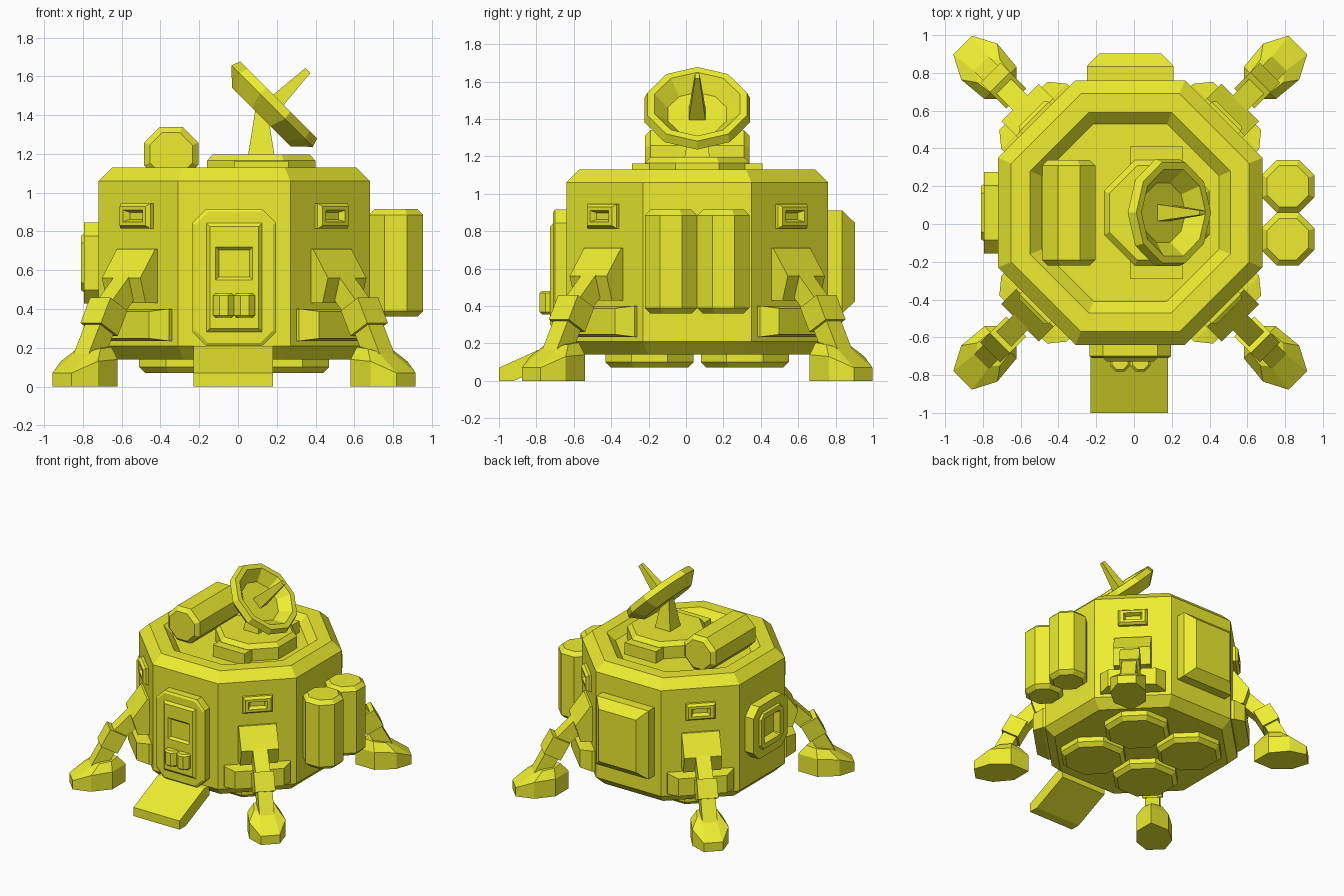
import bpy, bmesh
from math import pi, cos, sin
from mathutils import Matrix, Vector

if "Cube" in bpy.data.objects:
    bpy.data.objects.remove(bpy.data.objects["Cube"])

CX, CY, R = -0.02, 0.06, 0.70          # body centre and apothem

mat = bpy.data.materials.new("yellow")
mat.diffuse_color = (0.85, 0.85, 0.03, 1)
mat.use_nodes = True
mat.node_tree.nodes["Principled BSDF"].inputs["Base Color"].default_value = mat.diffuse_color


def loft(name, rings, m=Matrix()):
    """Skin equal-length rings of points, cap both ends, place with a matrix."""
    bm = bmesh.new()
    vs = [[bm.verts.new(m @ Vector(p)) for p in ring] for ring in rings]
    for a, b in zip(vs, vs[1:]):
        for i in range(len(a)):
            j = (i + 1) % len(a)
            bm.faces.new((a[i], a[j], b[j], b[i]))
    bm.faces.new(vs[0])
    bm.faces.new(vs[-1])
    bmesh.ops.recalc_face_normals(bm, faces=bm.faces)
    me = bpy.data.meshes.new(name)
    bm.to_mesh(me)
    bm.free()
    me.materials.append(mat)
    ob = bpy.data.objects.new(name, me)
    bpy.context.collection.objects.link(ob)
    return ob


def octa(a, z):
    """Flat-sided octagon with apothem a."""
    r = a / cos(pi / 8)
    return [(r * cos(pi / 8 + i * pi / 4), r * sin(pi / 8 + i * pi / 4), z) for i in range(8)]


def deca(r, z):
    return [(r * cos(i * pi / 5), r * sin(i * pi / 5), z) for i in range(10)]


def rect(hu, hv, w, v=0):
    return [(-hu, v - hv, w), (hu, v - hv, w), (hu, v + hv, w), (-hu, v + hv, w)]


def cut_rect(hu, hv, c, w):
    """Rectangle with its corners cut off."""
    return [(-hu + c, -hv, w), (hu - c, -hv, w), (hu, -hv + c, w), (hu, hv - c, w),
            (hu - c, hv, w), (-hu + c, hv, w), (-hu, hv - c, w), (-hu, -hv + c, w)]


def side(deg, z=0.0, out=0.0):
    """Frame on a body side: u sideways, v up, w outward."""
    a = deg * pi / 180
    c, s = cos(a), sin(a)
    return Matrix(((-s, 0, c, CX + out * c), (c, 0, s, CY + out * s), (0, 1, 0, z), (0, 0, 0, 1)))


def tank(name, a, length, m, bevel=0.03):
    h = length / 2
    loft(name, [octa(a - bevel, -h), octa(a, -h + bevel), octa(a, h - bevel), octa(a - bevel, h)], m)


def bar(name, p, q, hu, ht, m):
    """Square bar between two (w, v) points in a side frame."""
    d = (Vector(q) - Vector(p)).normalized()
    n = Vector((-d.y, d.x)) * ht
    rings = []
    for e in (Vector(p), Vector(q)):
        a, b = e + n, e - n
        rings.append([(-hu, a.y, a.x), (hu, a.y, a.x), (hu, b.y, b.x), (-hu, b.y, b.x)])
    loft(name, rings, m)


T = Matrix.Translation

# Octagonal body with bevelled edges and a sunken roof
loft("body", [octa(.63, .14), octa(R, .21), octa(R, 1.06), octa(.63, 1.13),
              octa(.53, 1.13), octa(.47, 1.07)], T((CX, CY, 0)))

# Round pads under the body
for sx in (-1, 1):
    for sy in (-1, 1):
        loft("bottom_thruster", [octa(.205, .07), octa(.235, .10), octa(.235, .16)],
             T((CX + sx * .255, CY + sy * .255, 0)))

# Tanks on the right side and on the roof
for y in (-.08, .20):
    tank("side_tank", .14, .555, T((.815, y, .6375)))
tank("roof_tank", .14, .56, T((-.345, CY, 1.20)) @ Matrix.Rotation(pi / 2, 4, 'X'))

# Antenna base, mast, dish and feed spike
loft("antenna_base", [octa(.28, 1.06), octa(.28, 1.165), octa(.25, 1.197)], T((.12, CY, 0)))
loft("antenna_base_block", [rect(.14, .35, 1.06), rect(.14, .35, 1.163)], T((.12, CY, 0)))
loft("antenna_mast", [rect(.07, .07, 1.18), rect(.03, .03, 1.43)], T((.12, CY, 0)))
tilt = T((.12, CY, 1.39)) @ Matrix.Rotation(pi / 4, 4, 'Y')
loft("antenna_dish", [deca(.214, 0), deca(.297, .08), deca(.28, .127),
                      deca(.24, .127), deca(.165, .05)], tilt)
loft("antenna_spike", [rect(.045, .045, .045), rect(.018, .012, .34)], tilt)

# Front door: frame, leaf with sunken window, two small canisters
m = side(-90, .5625, R)
loft("door_frame", [cut_rect(.215, .3525, .07, -.02), cut_rect(.215, .3525, .07, .06),
                    cut_rect(.20, .3375, .065, .07)], m)
loft("door", [rect(.143, .28, .05), rect(.143, .28, .07), rect(.125, .262, .087),
              rect(.095, .085, .087, .0725), rect(.065, .055, .055, .0725)], m)
for sx in (-1, 1):
    tank("door_canister", .054, .125, T((CX + sx * .054, -.728, .418)), .012)

# Entry ramp
prof = [(-.62, .21), (-.69, .21), (-1.0, .07), (-1.0, 0), (-.92, 0), (-.62, .135)]
loft("entry_ramp", [[(x, y, z) for y, z in prof] for x in (-.23, .18)])

# Left window and rear equipment panel
loft("left_window", [cut_rect(.215, .21, .07, -.02), cut_rect(.215, .21, .07, .075),
                     cut_rect(.15, .15, .045, .075), cut_rect(.14, .14, .04, .09),
                     cut_rect(.10, .10, .01, .09), cut_rect(.075, .075, .005, .05)],
     side(180, .6375, R))
loft("rear_panel", [rect(.23, .275, -.02), rect(.23, .275, .075), rect(.165, .21, .143)],
     side(90, .635, R))

# Diagonal sides: small window, brackets and leg
for deg in (45, 135, 225, 315):
    loft("small_window", [rect(.11, .065, -.02), rect(.11, .065, .02), rect(.095, .05, .04),
                          rect(.07, .03, .04), rect(.055, .018, .005)], side(deg, .88, R))
    loft("lower_bracket", [rect(.245, .083, -.02), rect(.245, .083, .02), rect(.18, .07, .10)],
         side(deg, .318, R))
    m = side(deg)
    hip = [(.68, .71), (.715, .71), (.825, .56), (.785, .43), (.68, .43)]
    loft("leg_hip", [[(u, v, w) for w, v in hip] for u in (-.14, .14)], m)
    bar("leg_thigh", (.76, .55), (.95, .36), .055, .055, m)
    bar("leg_knee", (.915, .425), (.985, .295), .075, .07, m)
    bar("leg_shin", (.95, .36), (1.085, .11), .055, .055, m)
    # Foot: half outline (radius, side, side height) then top (radius, side, height)
    low = [(.85, 0, .14), (.97, .12, .14), (1.13, .135, .13), (1.255, .07, .07)]
    top = [(.91, 0, .205), (.97, .075, .205), (1.06, .085, .195), (1.10, .05, .18)]
    low += [(r, -s, h) for r, s, h in low[:0:-1]]
    top += [(r, -s, h) for r, s, h in top[:0:-1]]
    loft("foot", [[(s, 0, r) for r, s, h in low], [(s, h, r) for r, s, h in low],
                  [(s, h, r) for r, s, h in top]], m)
